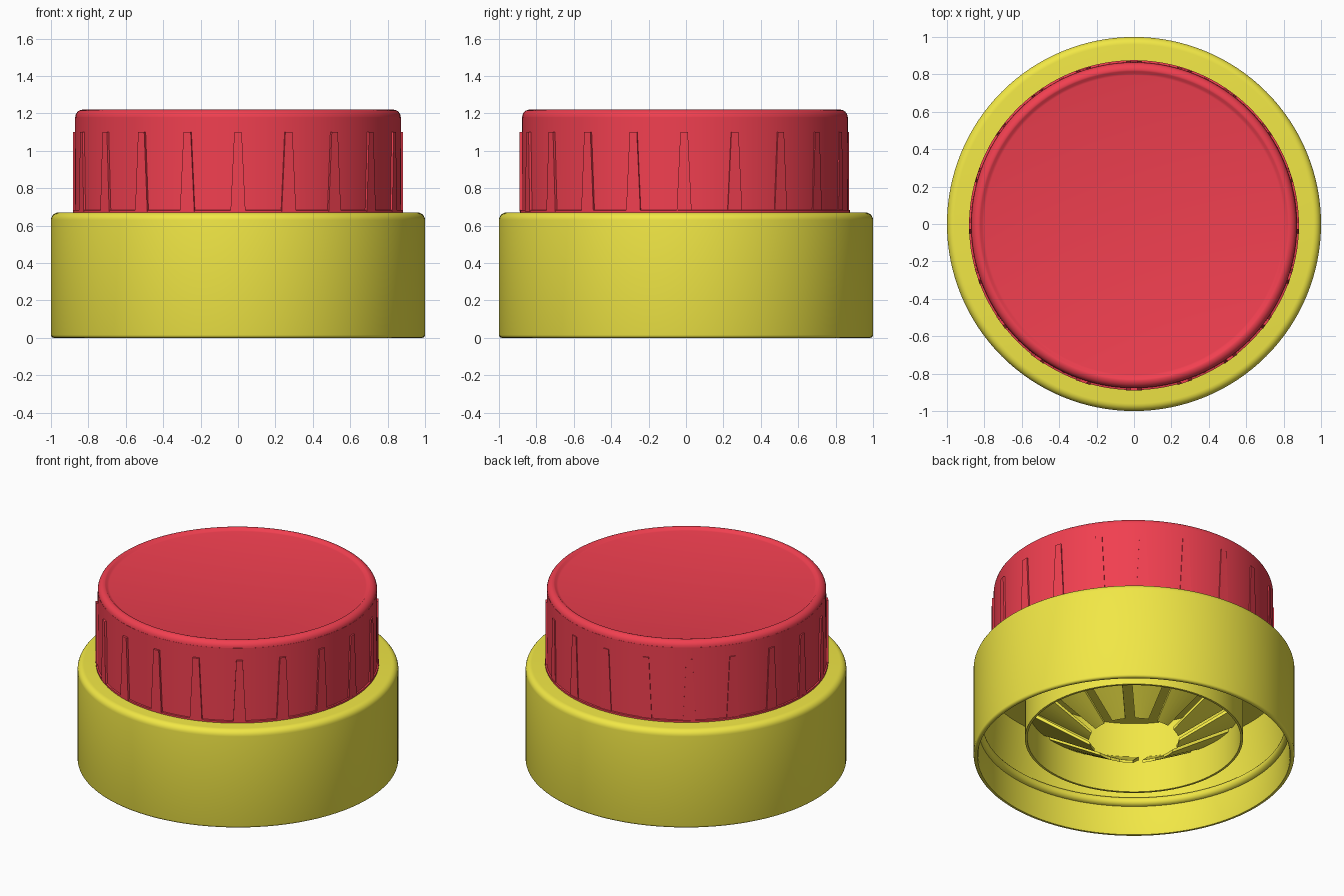
import bpy, bmesh, math
from mathutils import Matrix

if "Cube" in bpy.data.objects:
    bpy.data.objects.remove(bpy.data.objects["Cube"])


def material(name, rgb):
    m = bpy.data.materials.new(name)
    m.diffuse_color = (*rgb, 1)
    m.use_nodes = True
    m.node_tree.nodes["Principled BSDF"].inputs["Base Color"].default_value = m.diffuse_color
    return m


YELLOW = material("yellow_plastic", (0.88, 0.80, 0.06))
RED = material("red_plastic", (0.88, 0.05, 0.08))


def finish(name, bm, mat, loc=(0, 0, 0)):
    bmesh.ops.recalc_face_normals(bm, faces=bm.faces[:])
    me = bpy.data.meshes.new(name)
    bm.to_mesh(me)
    bm.free()
    ob = bpy.data.objects.new(name, me)
    bpy.context.collection.objects.link(ob)
    ob.location = loc
    me.materials.append(mat)
    bpy.ops.object.select_all(action='DESELECT')
    ob.select_set(True)
    bpy.context.view_layer.objects.active = ob
    bpy.ops.object.shade_smooth_by_angle(angle=math.radians(35))
    return ob


def arc(cx, cz, r, a0, a1, n=6):
    return [(cx + r * math.cos(math.radians(a0 + (a1 - a0) * i / n)),
             cz + r * math.sin(math.radians(a0 + (a1 - a0) * i / n))) for i in range(n + 1)]


def lathe(name, profile, mat, loc=(0, 0, 0), steps=128):
    bm = bmesh.new()
    vs = [bm.verts.new((r, 0, z)) for r, z in profile]
    es = [bm.edges.new(p) for p in zip(vs, vs[1:])]
    bmesh.ops.spin(bm, geom=vs + es, axis=(0, 0, 1), cent=(0, 0, 0),
                   angle=math.tau, steps=steps)
    bmesh.ops.remove_doubles(bm, verts=bm.verts[:], dist=1e-5)
    return finish(name, bm, mat, loc)


# Yellow collar: skirt with inner bead, hollow underside and neck ring
collar = ([(0, 0.67)] + arc(0.96, 0.63, 0.04, 90, 0) + arc(0.985, 0.015, 0.015, 0, -90, 3)
          + [(0.975, 0), (0.97, 0.02), (0.97, 0.20)]
          + arc(0.97, 0.23, 0.03, 270, 90, 8)
          + [(0.97, 0.28), (0.95, 0.60), (0.68, 0.60), (0.68, 0.13),
             (0.665, 0.13), (0.665, 0.62), (0, 0.62)])
lathe("collar", collar, YELLOW)

# Funnel of twelve separate flaps inside the neck ring
bm = bmesh.new()
flaps, gap, seg = 12, 0.03, 6
for k in range(flaps):
    mid = math.tau * k / flaps
    layers = []
    for r, z in ((0.67, 0.36), (0.28, 0.115), (0.28, 0.135), (0.67, 0.385)):
        half = math.pi / flaps - math.asin(gap / r)
        layers.append([bm.verts.new((r * math.cos(mid + half * t), r * math.sin(mid + half * t), z))
                       for t in (2 * i / seg - 1 for i in range(seg + 1))])
    for a, b in zip(layers, layers[1:] + layers[:1]):
        for i in range(seg):
            bm.faces.new((a[i], a[i + 1], b[i + 1], b[i]))
    for i in (0, seg):
        bm.faces.new([l[i] for l in layers])
finish("funnel_flaps", bm, YELLOW)

# Red lid: rounded rim, shallow recessed top, small foot flange
lid = ([(0, 0.665), (0.882, 0.665), (0.882, 0.682), (0.873, 0.684), (0.871, 1.18)]
       + arc(0.83, 1.18, 0.04, 0, 90)
       + [(0.822, 1.218), (0.812, 1.208), (0.80, 1.205), (0, 1.205)])
lathe("lid", lid, RED, (0, -0.006, 0))

# Tapered grip ribs around the lid
bm = bmesh.new()
ribs = 20
for k in range(ribs):
    rib = bmesh.ops.create_cube(bm, size=1)["verts"]
    for v in rib:
        top = v.co.z > 0
        v.co = ((0.02 if top else 0.04) * (1 if v.co.x > 0 else -1),
                -(0.881 if v.co.y < 0 else 0.85), 1.10 if top else 0.675)
    bmesh.ops.rotate(bm, verts=rib, cent=(0, 0, 0),
                     matrix=Matrix.Rotation(math.tau * k / ribs, 3, 'Z'))
finish("grip_ribs", bm, RED, (0, -0.01, 0))
